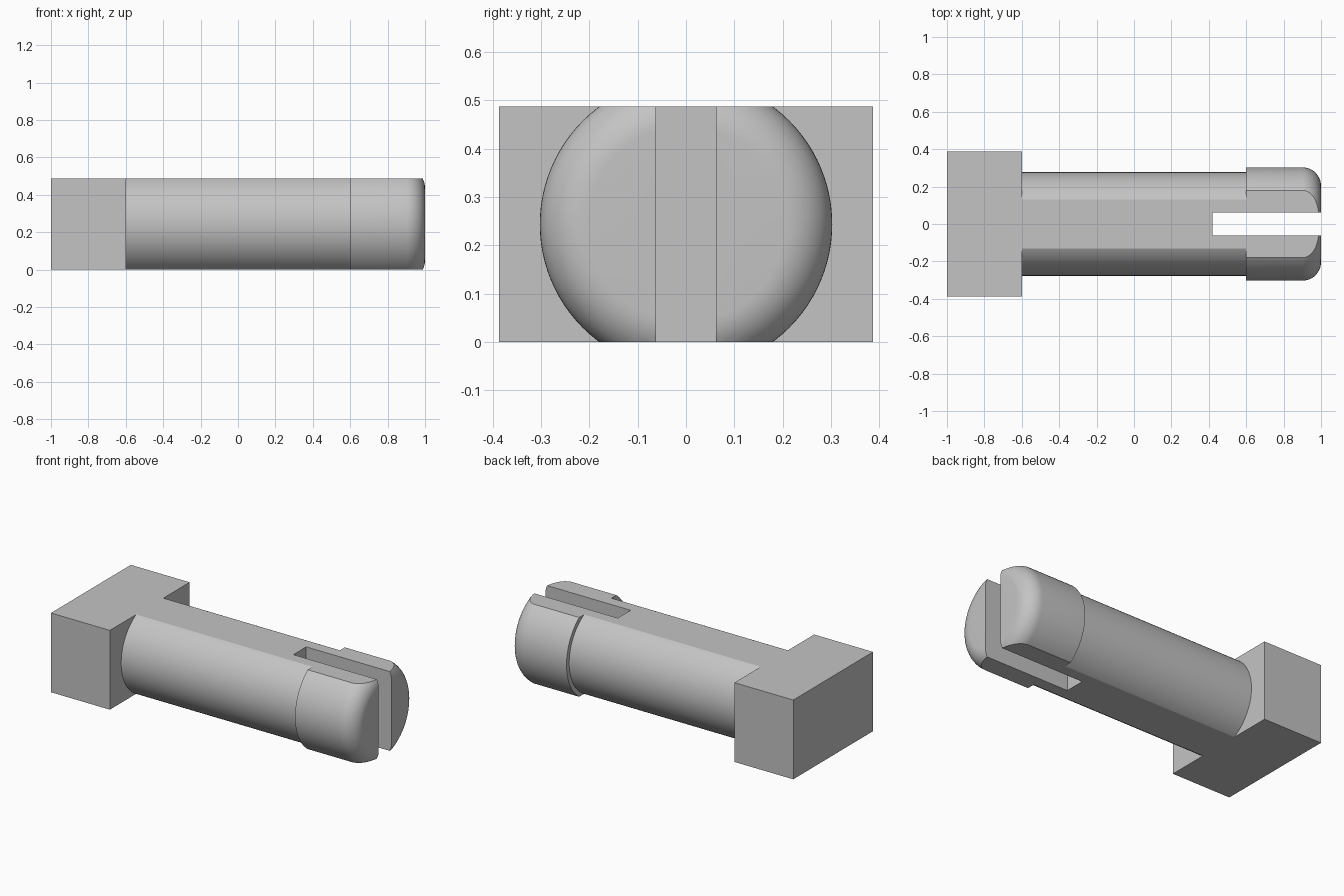
import bpy
import bmesh
import math
from mathutils import Matrix, Vector

if "Cube" in bpy.data.objects:
    bpy.data.objects.remove(bpy.data.objects["Cube"], do_unlink=True)

HEIGHT = 0.487
AXIS_Z = HEIGHT / 2
SHAFT_R, HEAD_R, FILLET = 0.277, 0.303, 0.1

grey = bpy.data.materials.new("light_grey")
grey.use_nodes = True
colour = (0.55, 0.55, 0.55, 1)
grey.diffuse_color = colour
grey.node_tree.nodes["Principled BSDF"].inputs["Base Color"].default_value = colour


def add_object(name, bm):
    bmesh.ops.recalc_face_normals(bm, faces=bm.faces[:])
    mesh = bpy.data.meshes.new(name)
    bm.to_mesh(mesh)
    bm.free()
    mesh.materials.append(grey)
    obj = bpy.data.objects.new(name, mesh)
    bpy.context.collection.objects.link(obj)
    return obj


def box(name, low, high):
    low, high = Vector(low), Vector(high)
    bm = bmesh.new()
    bmesh.ops.create_cube(bm, size=1, matrix=Matrix.Translation((low + high) / 2)
                          @ Matrix.Diagonal((*(high - low), 1)))
    return add_object(name, bm)


def lathe(name, profile, steps=96):
    """Spin (x, radius) points around the long axis."""
    bm = bmesh.new()
    verts = [bm.verts.new((x, r, AXIS_Z)) for x, r in profile]
    edges = [bm.edges.new(pair) for pair in zip(verts, verts[1:])]
    bmesh.ops.spin(bm, geom=verts + edges, cent=(0, 0, AXIS_Z), axis=(1, 0, 0),
                   angle=math.tau, steps=steps, use_duplicate=False)
    bmesh.ops.remove_doubles(bm, verts=bm.verts[:], dist=0.0001)
    return add_object(name, bm)


def combine(target, other, operation):
    mod = target.modifiers.new(operation.lower(), "BOOLEAN")
    mod.operation, mod.object, mod.solver = operation, other, "EXACT"
    bpy.ops.object.select_all(action="DESELECT")
    bpy.context.view_layer.objects.active = target
    target.select_set(True)
    bpy.ops.object.modifier_apply(modifier=mod.name)
    bpy.data.objects.remove(other, do_unlink=True)


# Round shaft with a stepped, rounded head
rounding = [(1 - FILLET + FILLET * math.sin(a), HEAD_R - FILLET + FILLET * math.cos(a))
            for a in (math.pi / 2 * i / 12 for i in range(13))]
pin = lathe("slotted_pin", [(-0.8, 0), (-0.8, SHAFT_R), (0.6, SHAFT_R), (0.6, HEAD_R)]
            + rounding + [(1, 0)])

# Square end block, then flats above and below, then the slot in the head
combine(pin, box("end_block", (-1, -0.387, -0.2), (-0.6, 0.387, 0.7)), "UNION")
combine(pin, box("flat_limits", (-2, -1, 0), (2, 1, HEIGHT)), "INTERSECT")
combine(pin, box("slot_cutter", (0.42, -0.0625, -1), (2, 0.0625, 1)), "DIFFERENCE")

bpy.ops.object.shade_smooth_by_angle(angle=math.radians(20))
